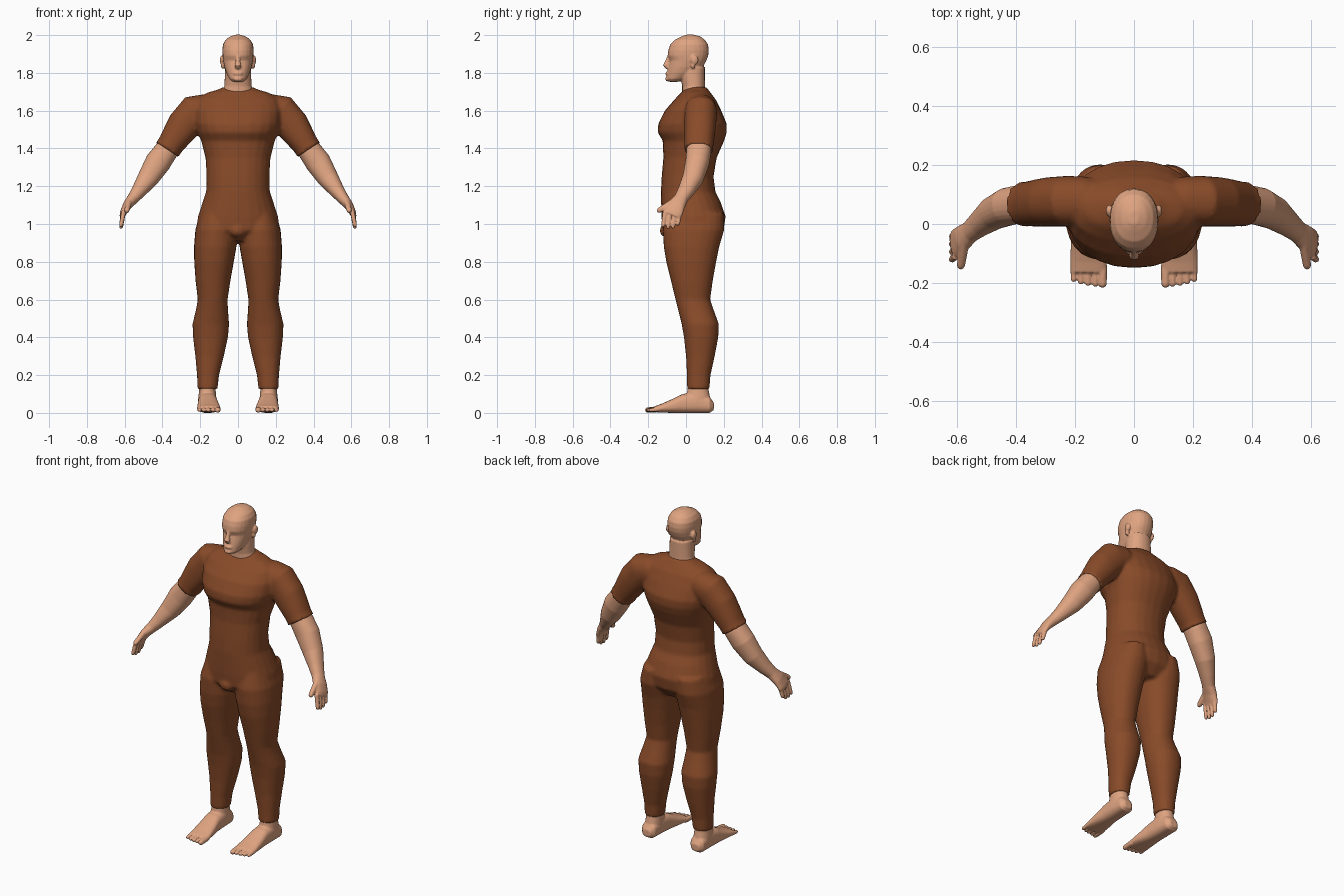
import bpy, bmesh, math
from mathutils import Vector

def material(name, rgb):
    m = bpy.data.materials.new(name)
    m.diffuse_color = (*rgb, 1)
    return m

CLOTH = material("brown cloth", (0.25, 0.07, 0.022))
SKIN = material("skin", (0.74, 0.37, 0.22))

def loft(bm, rings, axis=None, ref=(0, 1, 0), power=2.2, n=24):
    """Closed tube; each ring is (x, y, z, half size across, half size along ref)."""
    pts = [Vector(r[:3]) for r in rings]
    loops = []
    for i, r in enumerate(rings):
        t = Vector(axis) if axis else (pts[min(i + 1, len(pts) - 1)] - pts[max(i - 1, 0)]).normalized()
        v = Vector(ref)
        v = (v - t * v.dot(t)).normalized()
        u = v.cross(t)
        loop = []
        for k in range(n):
            c, s = math.cos(2 * math.pi * k / n), math.sin(2 * math.pi * k / n)
            pu = math.copysign(abs(c) ** (2 / power), c) * r[3]
            pv = math.copysign(abs(s) ** (2 / power), s) * r[4]
            loop.append(bm.verts.new(pts[i] + u * pu + v * pv))
        loops.append(loop)
    faces = [bm.faces.new(loops[0]), bm.faces.new(loops[-1])]
    for a, b in zip(loops, loops[1:]):
        for k in range(n):
            faces.append(bm.faces.new((a[k], a[(k + 1) % n], b[(k + 1) % n], b[k])))
    bmesh.ops.recalc_face_normals(bm, faces=faces)

def upright(bm, rows, **kw):
    """Rows of (z, x min, x max, y front, y back)."""
    loft(bm, [((a + b) / 2, (f + k) / 2, z, (b - a) / 2, (k - f) / 2) for z, a, b, f, k in rows],
         axis=(0, 0, 1), **kw)

def centred(bm, rows, **kw):
    upright(bm, [(z, -w, w, f, k) for z, w, f, k in rows], **kw)

def ball(bm, c, r):
    rows = [(c[0], c[1], c[2] + r[2] * math.sin(a), r[0] * math.cos(a), r[1] * math.cos(a))
            for a in [math.radians(d) for d in range(-80, 81, 20)]]
    loft(bm, rows, axis=(0, 0, 1), power=2, n=16)

def digit(bm, a, b, r, ref=(0, 1, 0)):
    """Finger or toe with a rounded tip."""
    a, b = Vector(a), Vector(b)
    loft(bm, [(*a.lerp(b, t), r * k, r * k) for t, k in
              ((0, 1), (.45, .95), (.85, .88), (.95, .7), (1, .35))], ref=ref, power=2, n=12)

def finish(name, bm, mat, voxel, smooth=2, mirror=False):
    me = bpy.data.meshes.new(name)
    bm.to_mesh(me)
    bm.free()
    me.materials.append(mat)
    ob = bpy.data.objects.new(name, me)
    bpy.context.collection.objects.link(ob)
    r = ob.modifiers.new("fuse", 'REMESH')
    r.mode, r.voxel_size, r.use_smooth_shade = 'VOXEL', voxel, True
    s = ob.modifiers.new("soften", 'SMOOTH')
    s.factor, s.iterations = 0.5, smooth
    if mirror:
        m = ob.modifiers.new("mirror", 'MIRROR')
        m.use_mirror_merge = False
    return ob

# clothing: torso, legs and sleeves fused into one suit
bm = bmesh.new()
centred(bm, [
    (.91, .17, -.08, .15), (.97, .222, -.125, .2), (1.04, .212, -.13, .21), (1.12, .186, -.132, .182),
    (1.17, .169, -.133, .156), (1.25, .166, -.129, .146), (1.35, .172, -.12, .162),
    (1.44, .195, -.123, .202), (1.485, .215, -.15, .216), (1.53, .228, -.147, .216),
    (1.6, .232, -.112, .187), (1.66, .215, -.06, .157), (1.695, .165, -.026, .13),
    (1.712, .105, -.01, .118), (1.725, .078, .012, .108)])
for s in (1, -1):
    legs = [
        (1.06, .02, .198, -.1, .2), (.97, .004, .226, -.122, .203), (.88, .008, .233, -.118, .176),
        (.8, .022, .232, -.105, .16), (.7, .04, .225, -.08, .142), (.6, .055, .213, -.056, .128),
        (.55, .053, .222, -.043, .145), (.47, .047, .241, -.023, .174), (.4, .053, .238, -.011, .171),
        (.3, .075, .226, 0, .152), (.2, .1, .217, .005, .13), (.125, .109, .214, .006, .124)]
    upright(bm, [(z, *sorted((s * a, s * b)), f, k) for z, a, b, f, k in legs])
    loft(bm, [(s * x, y, z, a, b) for x, y, z, a, b in (
        (.12, .075, 1.60, .075, .075), (.17, .078, 1.603, .085, .083), (.225, .078, 1.592, .096, .086),
        (.288, .075, 1.522, .089, .084), (.328, .071, 1.463, .078, .08), (.36, .068, 1.415, .069, .076),
        (.375, .067, 1.392, .071, .077))])
ball(bm, (0, -.09, .965), (.05, .05, .04))
finish("suit", bm, CLOTH, .01)

# head and neck with face features
bm = bmesh.new()
centred(bm, [
    (1.753, .028, -.09, -.04), (1.768, .046, -.104, 0), (1.80, .062, -.1, .06), (1.83, .072, -.094, .09),
    (1.865, .079, -.086, .108), (1.892, .082, -.097, .118), (1.92, .083, -.094, .121),
    (1.95, .08, -.084, .117), (1.975, .066, -.06, .1), (1.992, .043, -.025, .077), (2.002, .015, .0, .045)])
centred(bm, [(1.65, .09, -.01, .105), (1.70, .082, -.02, .104), (1.73, .072, -.02, .1),
             (1.78, .07, -.03, .1), (1.83, .068, -.03, .1)])
loft(bm, [(0, -.088, 1.89, .01, .01), (0, -.098, 1.86, .012, .012),
          (0, -.108, 1.84, .018, .014), (0, -.098, 1.826, .014, .01)])
ball(bm, (0, -.098, 1.796), (.026, .011, .011))
ball(bm, (0, -.098, 1.768), (.024, .012, .013))
for s in (1, -1):
    ball(bm, (s * .084, .045, 1.868), (.012, .021, .026))
    ball(bm, (s * .08, .037, 1.84), (.011, .012, .018))
finish("head", bm, SKIN, .005)

# arms with hands
bm = bmesh.new()
loft(bm, [
    (.33, .07, 1.46, .055, .06), (.38, .068, 1.388, .063, .066), (.425, .06, 1.325, .068, .064),
    (.478, .036, 1.24, .056, .056), (.525, .0, 1.175, .04, .044), (.556, -.026, 1.135, .031, .037),
    (.585, -.05, 1.10, .025, .046), (.606, -.066, 1.062, .018, .05), (.612, -.074, 1.045, .014, .045)])
for i in range(4):
    y = -.032 - .026 * i
    digit(bm, (.604, y, 1.07), (.621, y - .012, (.992, .976, .974, .984)[i]), .0125)
digit(bm, (.575, -.06, 1.125), (.59, -.152, 1.065), .0165, ref=(1, 0, 0))
finish("arms", bm, SKIN, .0045, mirror=True)

# feet with ankles and toes
bm = bmesh.new()
upright(bm, [(.03, .115, .21, .0, .13), (.08, .115, .21, .0, .128), (.12, .118, .206, .008, .12),
             (.18, .12, .204, .012, .118)])
loft(bm, [(x, y, h / 2 + b, w, h / 2) for y, x, w, h, b in (
    (.147, .163, .025, .04, .015), (.125, .163, .045, .085, 0), (.05, .162, .05, .115, -.001),
    (-.02, .16, .052, .1, -.001), (-.08, .157, .058, .07, 0), (-.13, .155, .062, .046, .002),
    (-.165, .155, .06, .032, .004))], axis=(0, -1, 0), ref=(0, 0, 1), power=2.6)
for i, r in enumerate((.0165, .013, .0125, .012, .0115)):
    x = .107 + .0245 * i
    digit(bm, (x, -.14, .02), (x, (-.216, -.213, -.21, -.205, -.197)[i], .014), r, ref=(0, 0, 1))
finish("feet", bm, SKIN, .0045, mirror=True)
